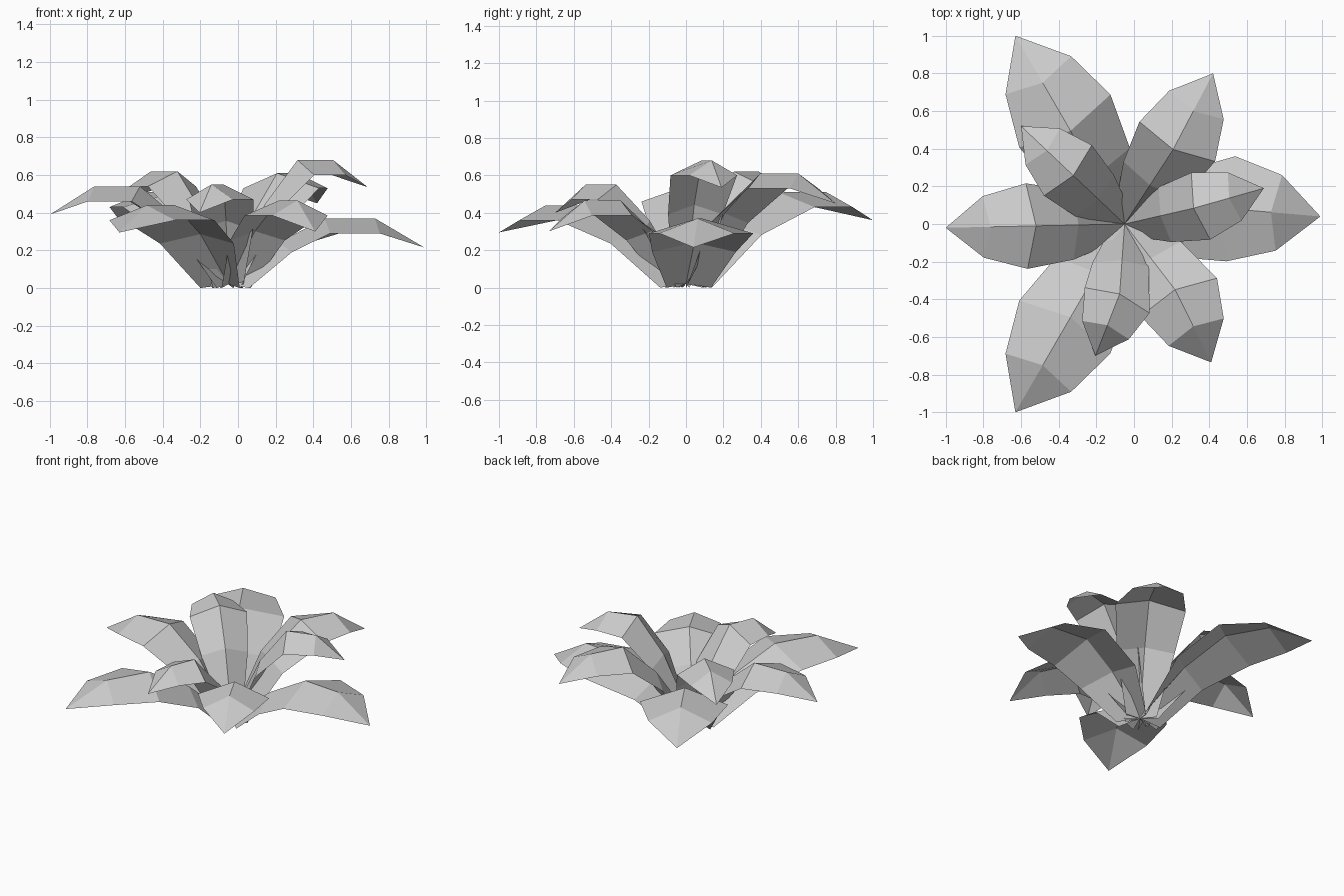
import bpy
from mathutils import Vector

if "Cube" in bpy.data.objects:
    bpy.data.objects.remove(bpy.data.objects["Cube"])

CENTRE = Vector((-0.05, 0.0))

# Upper rows of a leaf: ridge position, edge position (share of length),
# half width (share of widest)
UPPER = [(0.495, 0.547, 1.00), (0.75, 0.79, 0.72)]
DROP = 0.08  # how far the edges hang below the ridge


def leaf(name, start, tip, width, height, base_out):
    """Folded, arching leaf that widens, then droops to a pointed tip."""
    start, end = Vector(start), Vector(tip[:2])
    axis = (end - start).normalized()
    side = Vector((-axis.y, axis.x))

    # stem part: runs straight from the plant's centre to the widest row
    low_axis = (start.lerp(end, UPPER[0][0]) - CENTRE).normalized()
    low_side = Vector((-low_axis.y, low_axis.x))
    rim = CENTRE + low_axis * base_out
    ridge = CENTRE.lerp(start.lerp(end, UPPER[0][0]), 0.52)
    edge = CENTRE.lerp(start.lerp(end, UPPER[0][1]), 0.53)
    half, low_half = width * 0.43, width * 0.81
    z = height * 0.65
    verts = [(*(rim + low_side * half), 0), (*CENTRE, 0.02),
             (*(rim - low_side * half), 0),
             (*(edge + low_side * low_half), z - 0.05), (*ridge, z),
             (*(edge - low_side * low_half), z - 0.05)]

    # blade part
    for r, e, w in UPPER:
        edge = start.lerp(end, e)
        verts += [(*(edge + side * width * w), height - DROP),
                  (*start.lerp(end, r), height),
                  (*(edge - side * width * w), height - DROP)]
    verts.append(tip)

    faces = []
    for r in range(3):
        for c in range(2):
            a = 3 * r + c
            faces.append((a + 1, a, a + 3, a + 4))
    faces += [(10, 9, 12), (11, 10, 12)]
    mesh = bpy.data.meshes.new(name)
    mesh.from_pydata(verts, [], faces)
    obj = bpy.data.objects.new(name, mesh)
    bpy.context.collection.objects.link(obj)


# Three rings of three leaves: (axis start, tip, ridge height)
RINGS = {
    "outer_leaf": (0.28, 0.09, [
        ((-0.06, 0.13), (0.99, 0.04, 0.215), 0.37),
        ((-0.05, 0.0), (-0.63, 1.0, 0.36), 0.51),
        ((-0.05, 0.0), (-0.63, -1.0, 0.295), 0.44)]),
    "middle_leaf": (0.227, 0.065, [
        ((-0.05, 0.0), (-1.0, -0.02, 0.39), 0.54),
        ((0.0, 0.0), (0.42, 0.80, 0.45), 0.61),
        ((0.03, 0.03), (0.41, -0.735, 0.30), 0.465)]),
    "inner_leaf": (0.185, 0.045, [
        ((-0.05, -0.02), (0.69, 0.19, 0.535), 0.68),
        ((-0.05, 0.0), (-0.60, 0.52, 0.47), 0.62),
        ((0.05, -0.05), (-0.205, -0.70, 0.40), 0.55)]),
}
for name, (width, base_out, leaves) in RINGS.items():
    for i, (start, tip, height) in enumerate(leaves, 1):
        leaf(f"{name}_{i}", start, tip, width, height, base_out)
